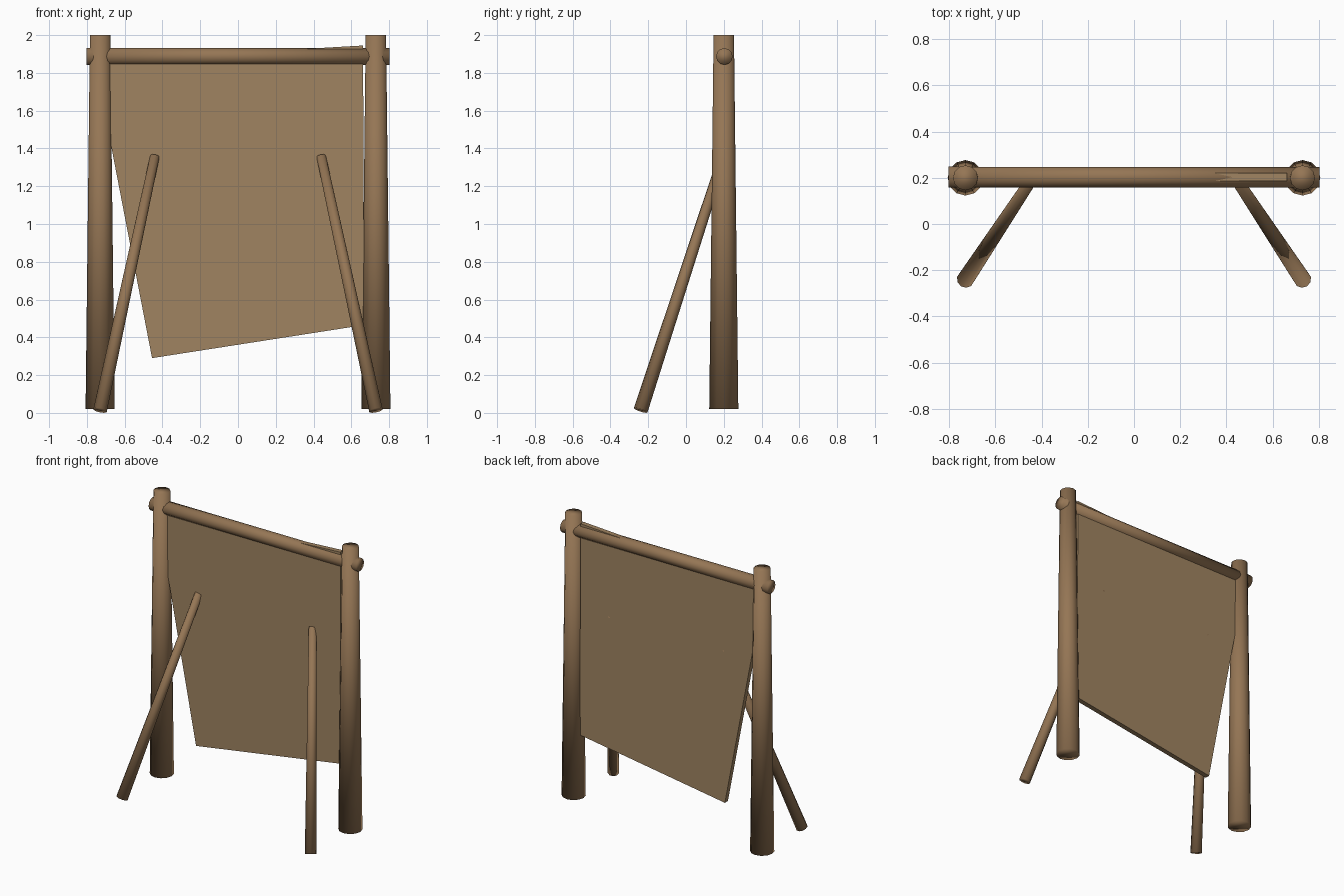
import bpy, bmesh
from mathutils import Vector

if "Cube" in bpy.data.objects:
    bpy.data.objects.remove(bpy.data.objects["Cube"])


def material(name, color):
    m = bpy.data.materials.new(name)
    m.diffuse_color = (*color, 1)
    m.use_nodes = True
    m.node_tree.nodes["Principled BSDF"].inputs["Base Color"].default_value = m.diffuse_color
    return m


WOOD = material("log_wood", (0.30, 0.18, 0.09))
BOARD = material("board_wood", (0.35, 0.23, 0.12))


def finish(name, bm, mat, smooth):
    bmesh.ops.recalc_face_normals(bm, faces=bm.faces[:])
    for f in bm.faces:
        f.smooth = smooth
    me = bpy.data.meshes.new(name)
    bm.to_mesh(me)
    bm.free()
    me.materials.append(mat)
    ob = bpy.data.objects.new(name, me)
    bpy.context.collection.objects.link(ob)
    return ob


def log(name, start, end, r1, r2, sides=12):
    """Tapered log running from start to end."""
    a, b = Vector(start), Vector(end)
    bm = bmesh.new()
    bmesh.ops.create_cone(bm, cap_ends=True, segments=sides, radius1=r1,
                          radius2=r2, depth=(b - a).length)
    ob = finish(name, bm, WOOD, True)
    ob.location = (a + b) / 2
    ob.rotation_euler = (b - a).to_track_quat('Z', 'Y').to_euler()
    return ob


# Upright posts and slanted front props, mirrored left and right
for side, s in (("left", -1), ("right", 1)):
    log(f"{side}_post", (s * 0.73, 0.2, 0.02), (s * 0.73, 0.2, 2.0), 0.077, 0.054)
    log(f"{side}_prop", (s * 0.73, -0.24, 0.014), (s * 0.44, 0.198, 1.36),
        0.038, 0.026, 10)

# Crossbar through both post tops
log("crossbar", (-0.803, 0.203, 1.887), (0.803, 0.203, 1.887), 0.045, 0.044)

# Crooked notice panel: four-cornered outline given thickness
bm = bmesh.new()
outline = [(-0.455, 0.29), (0.668, 0.465), (0.662, 1.945), (-0.758, 1.862)]
face = bm.faces.new([bm.verts.new((x, 0.186, z)) for x, z in outline])
ext = bmesh.ops.extrude_face_region(bm, geom=[face], use_keep_orig=True)
moved = [g for g in ext["geom"] if isinstance(g, bmesh.types.BMVert)]
bmesh.ops.translate(bm, verts=moved, vec=(0, 0.034, 0))
finish("panel", bm, BOARD, False)
